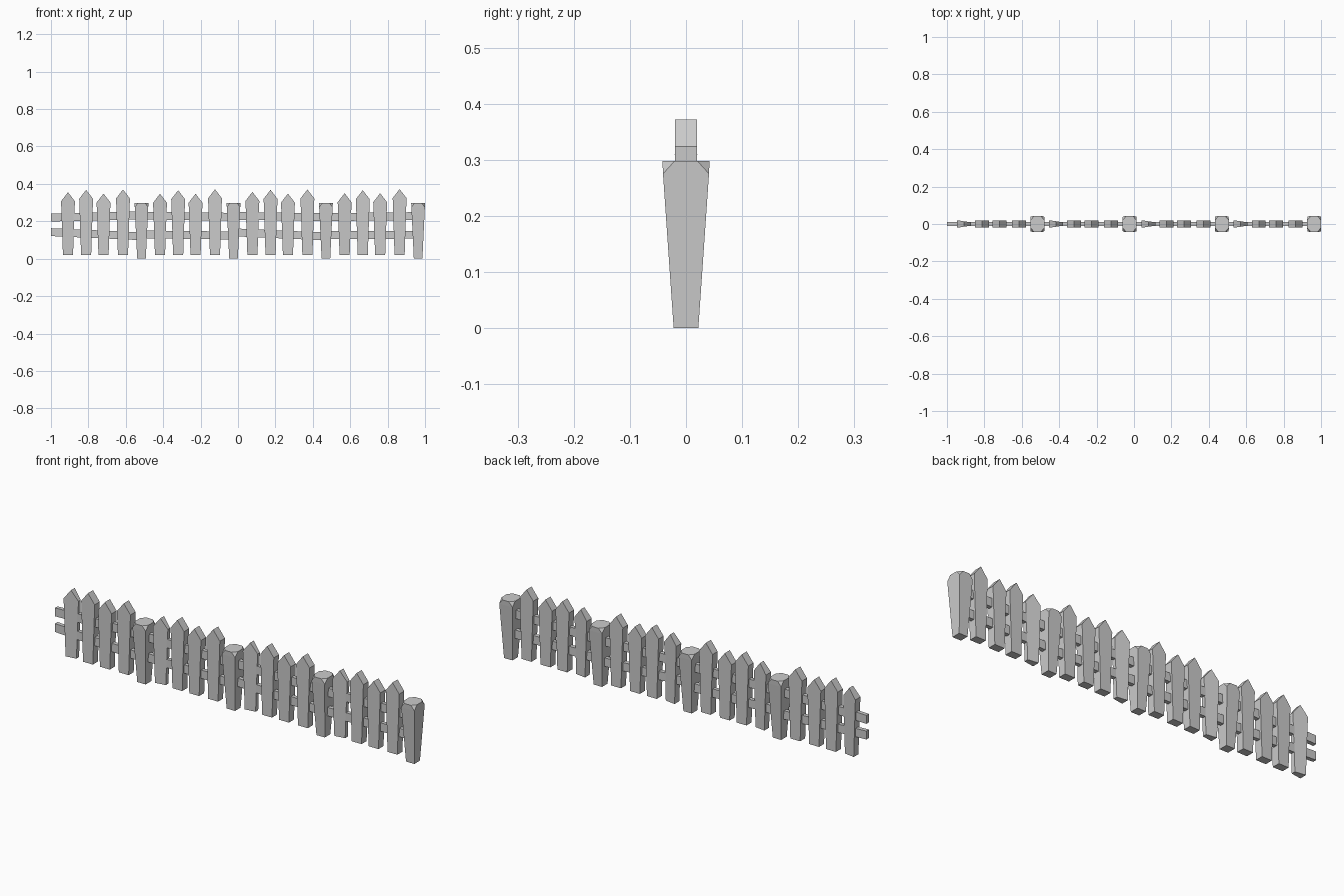
import bpy, bmesh

if "Cube" in bpy.data.objects:
    bpy.data.objects.remove(bpy.data.objects["Cube"])


def mesh_object(name, points):
    """Convex faceted part from its corner points."""
    bm = bmesh.new()
    for p in points:
        bm.verts.new(p)
    bmesh.ops.convex_hull(bm, input=bm.verts[:])
    bmesh.ops.dissolve_limit(bm, angle_limit=0.01, verts=bm.verts[:], edges=bm.edges[:])
    bmesh.ops.recalc_face_normals(bm, faces=bm.faces[:])
    me = bpy.data.meshes.new(name)
    bm.to_mesh(me)
    bm.free()
    ob = bpy.data.objects.new(name, me)
    bpy.context.collection.objects.link(ob)
    return ob


def picket(x, top, wedge):
    # Pentagon board, wider at the shoulders; wedge boards thin out to the right
    sh = top - 0.048
    profile = [(-0.027, 0.02), (0.027, 0.02), (0.037, sh), (0, top), (-0.037, sh)]
    pts = []
    for px, z in profile:
        t = 0.0145 - px * 0.15 if wedge else 0.02
        pts += [(x + px, s * t, z) for s in (-1, 1)]
    mesh_object("picket", pts)


def post(x):
    # Tapered square post with its four top corners cut off
    pts = []
    for sx in (-1, 1):
        for sy in (-1, 1):
            pts += [(x + sx * 0.023, sy * 0.022, 0),
                    (x + sx * 0.036, sy * 0.041, 0.275),
                    (x + sx * 0.037, sy * 0.02, 0.298),
                    (x + sx * 0.018, sy * 0.042, 0.298)]
    mesh_object("post", pts)


def rail(x0, x1, z0, z1):
    # Slightly sloping bar between two posts
    mesh_object("rail", [(x, y, z + dz) for x, z in ((x0, z0), (x1, z1))
                         for y in (-0.01, 0.01) for dz in (-0.021, 0.021)])


# Four fence sections: post x, picket tops, upper rail heights, lower rail heights
sections = [
    (-0.516, (0.355, 0.368, 0.348, 0.370), (0.220, 0.232), (0.142, 0.120)),
    (-0.024, (0.347, 0.366, 0.347, 0.371), (0.230, 0.224), (0.130, 0.124)),
    (0.470, (0.357, 0.368, 0.348, 0.370), (0.229, 0.222), (0.141, 0.119)),
    (0.963, (0.350, 0.366, 0.350, 0.372), (0.222, 0.228), (0.126, 0.128)),
]
start = -1.0
for px, tops, upper, lower in sections:
    post(px)
    for i, (dx, top) in enumerate(zip((-0.393, -0.296, -0.203, -0.099), tops)):
        picket(px + dx, top, i == 0)
    for heights in (upper, lower):
        rail(start, px, *heights)
    start = px
